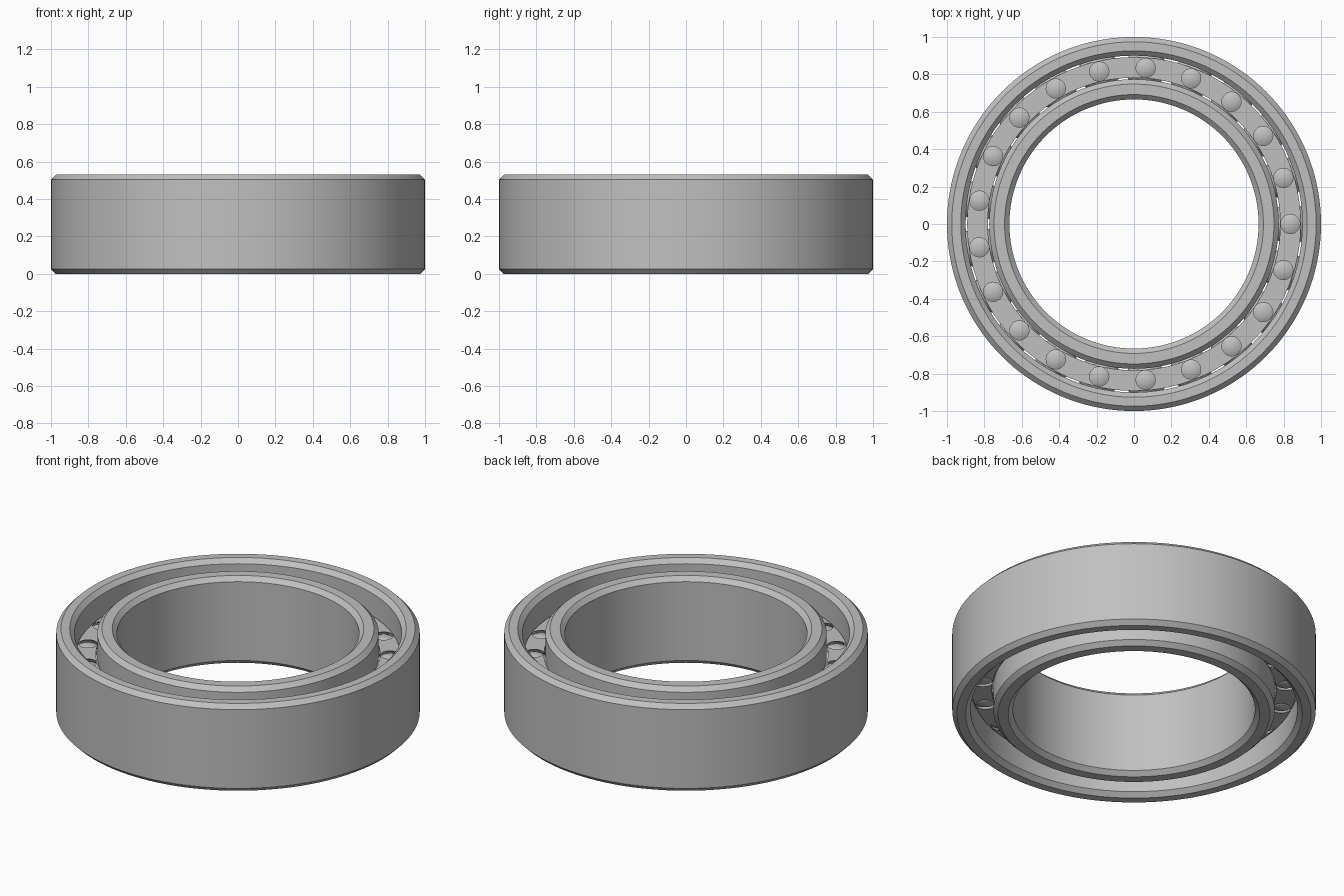
import bpy, bmesh, math
from mathutils import Matrix, Vector

if "Cube" in bpy.data.objects:
    bpy.data.objects.remove(bpy.data.objects["Cube"], do_unlink=True)

HEIGHT = 0.53
MID = HEIGHT / 2
PITCH = 0.836          # radius of the circle of ball centres
BALL_R = 0.11
BALLS = 21
CHAMFER = 0.026
CAGE_HALF = 0.11
HOLE_R = 0.052         # opening of each pocket on the cage faces
SEGMENTS = 144

steel = bpy.data.materials.new("steel_grey")
steel.use_nodes = True
colour = (0.53, 0.53, 0.53, 1)
steel.diffuse_color = colour
steel.node_tree.nodes["Principled BSDF"].inputs["Base Color"].default_value = colour


def make_object(name, bm):
    bmesh.ops.recalc_face_normals(bm, faces=bm.faces)
    mesh = bpy.data.meshes.new(name)
    bm.to_mesh(mesh)
    bm.free()
    mesh.materials.append(steel)
    obj = bpy.data.objects.new(name, mesh)
    bpy.context.collection.objects.link(obj)
    return obj


def smooth(obj):
    bpy.ops.object.select_all(action='DESELECT')
    obj.select_set(True)
    bpy.context.view_layer.objects.active = obj
    bpy.ops.object.shade_smooth_by_angle(angle=math.radians(30))


def lathe(name, profile):
    """Revolve a closed (radius, z) profile around the z axis."""
    bm = bmesh.new()
    verts = [bm.verts.new((r, 0, z)) for r, z in profile]
    edges = [bm.edges.new((v, verts[i - 1])) for i, v in enumerate(verts)]
    bmesh.ops.spin(bm, geom=verts + edges, cent=(0, 0, 0), axis=(0, 0, 1),
                   angle=math.tau, steps=SEGMENTS, use_merge=True)
    bmesh.ops.remove_doubles(bm, verts=bm.verts, dist=1e-5)
    return make_object(name, bm)


def ring_profile(plain_r, race_r):
    """Chamfered ring section with a round ball groove on the race side."""
    side = 1 if plain_r > race_r else -1
    c = CHAMFER * side
    groove_r = BALL_R + 0.002
    limit = math.acos(abs(race_r - PITCH) / groove_r)
    groove = []
    for i in range(17):
        a = limit * (i / 8 - 1)
        groove.append((PITCH + side * groove_r * math.cos(a),
                       MID + groove_r * math.sin(a)))
    return [(plain_r, CHAMFER), (plain_r - c, 0),
            (race_r + c, 0), (race_r, CHAMFER)] + groove + [
            (race_r, HEIGHT - CHAMFER), (race_r + c, HEIGHT),
            (plain_r - c, HEIGHT), (plain_r, HEIGHT - CHAMFER)]


def sphere_circle(name, radius, u, v):
    """Evenly spaced spheres on the pitch circle."""
    bm = bmesh.new()
    for i in range(BALLS):
        turn = Matrix.Rotation(math.tau * i / BALLS, 4, 'Z')
        place = turn @ Matrix.Translation(Vector((PITCH, 0, MID)))
        bmesh.ops.create_uvsphere(bm, u_segments=u, v_segments=v,
                                  radius=radius, matrix=place)
    return make_object(name, bm)


# Races
smooth(lathe("outer_ring", ring_profile(1.0, 0.9)))
smooth(lathe("inner_ring", ring_profile(0.666, 0.774)))

# Balls
smooth(sphere_circle("balls", BALL_R, 32, 20))

# Cage with spherical pockets that open through its top and bottom
low, high = MID - CAGE_HALF, MID + CAGE_HALF
cage = lathe("cage", [(0.782, low), (0.892, low), (0.892, high), (0.782, high)])
cutter = sphere_circle("pocket_cutter", math.hypot(CAGE_HALF, HOLE_R), 32, 24)
cutter.hide_render = True
cut = cage.modifiers.new("pockets", 'BOOLEAN')
cut.operation = 'DIFFERENCE'
cut.solver = 'EXACT'
cut.object = cutter
bpy.ops.object.select_all(action='DESELECT')
cage.select_set(True)
bpy.context.view_layer.objects.active = cage
bpy.ops.object.modifier_apply(modifier=cut.name)
bpy.data.objects.remove(cutter, do_unlink=True)
smooth(cage)
